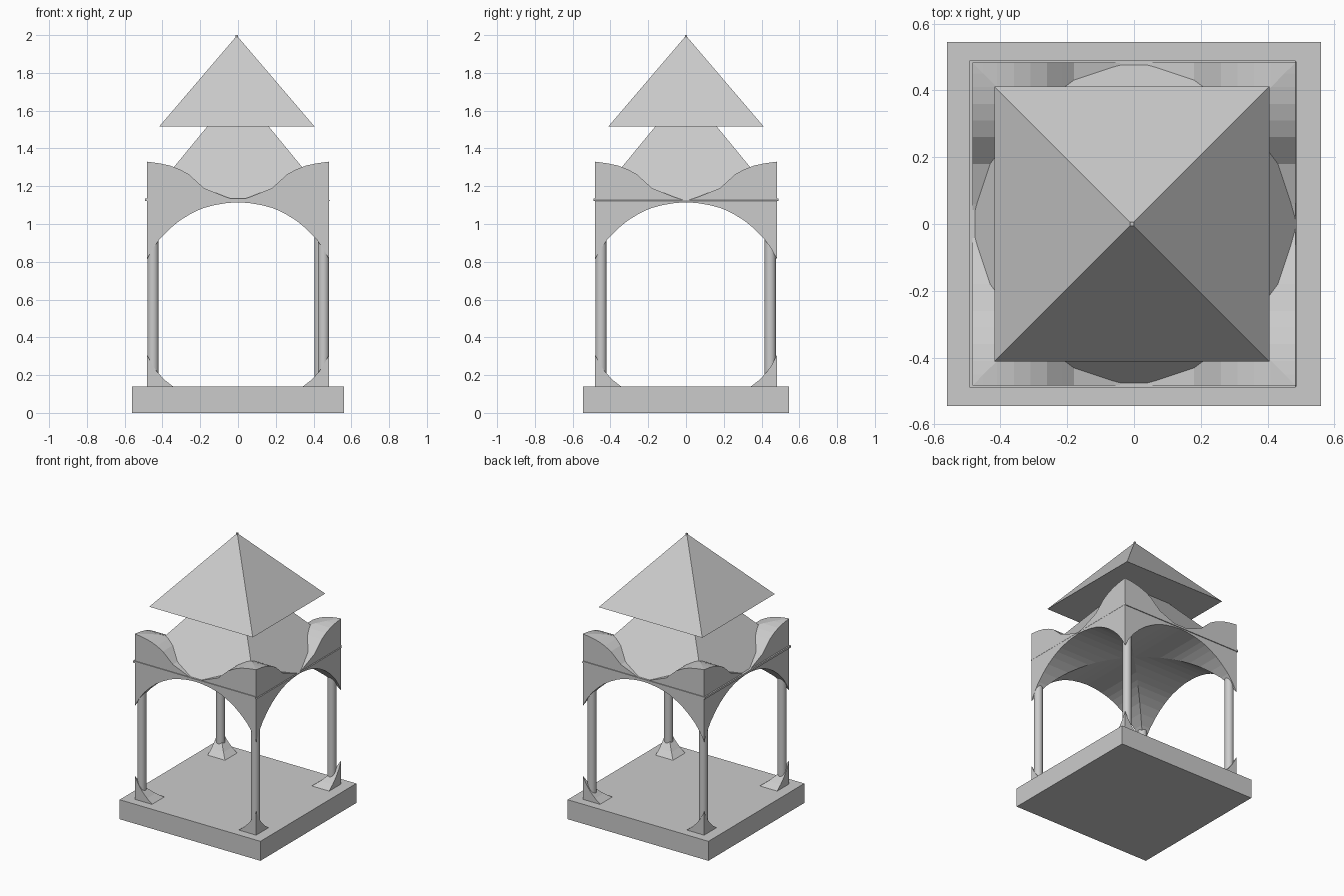
import bpy, bmesh, math

if "Cube" in bpy.data.objects:
    bpy.data.objects.remove(bpy.data.objects["Cube"])

R = 0.483  # half width of the pavilion body


def finish(name, bm):
    bmesh.ops.remove_doubles(bm, verts=bm.verts, dist=1e-5)
    bmesh.ops.recalc_face_normals(bm, faces=bm.faces)
    me = bpy.data.meshes.new(name)
    bm.to_mesh(me)
    bm.free()
    ob = bpy.data.objects.new(name, me)
    bpy.context.collection.objects.link(ob)
    return ob


def box(name, x0, x1, y0, y1, z0, z1):
    bm = bmesh.new()
    bmesh.ops.create_cube(bm, size=1)
    for v in bm.verts:
        v.co = ((x0 + x1) / 2 + v.co.x * (x1 - x0),
                (y0 + y1) / 2 + v.co.y * (y1 - y0),
                (z0 + z1) / 2 + v.co.z * (z1 - z0))
    return finish(name, bm)


def pyramid(name, half, z0, z1, tip, cx=0, cap=True):
    bm = bmesh.new()

    def ring(r, z):
        return [bm.verts.new((cx + sx * r, sy * r, z))
                for sx, sy in ((-1, -1), (1, -1), (1, 1), (-1, 1))]
    a, b = ring(half, z0), ring(tip, z1)
    for i in range(4):
        j = (i + 1) % 4
        bm.faces.new((a[i], a[j], b[j], b[i]))
    bm.faces.new(b)
    if cap:
        bm.faces.new(a[::-1])
    return finish(name, bm)


def mitred_corners(name, profile):
    """Profile rows are (distance from centre line, low z, high z),
    swept along both walls and mitred on the diagonal, at all four corners."""
    bm = bmesh.new()

    def face(points):
        unique = []
        for p in points:
            if p not in unique:
                unique.append(p)
        if len(unique) > 2:
            bm.faces.new([bm.verts.new(p) for p in unique])

    for sx in (-1, 1):
        for sy in (-1, 1):
            for swap in (False, True):
                def pt(t, w, z):
                    return (sx * w, sy * t, z) if swap else (sx * t, sy * w, z)
                for (t0, l0, h0), (t1, l1, h1) in zip(profile, profile[1:]):
                    for z0, z1 in ((l0, l1), (h0, h1)):
                        face([pt(t0, t0, z0), pt(t1, t1, z1),
                              pt(t1, R, z1), pt(t0, R, z0)])
                    face([pt(t0, R, l0), pt(t1, R, l1),
                          pt(t1, R, h1), pt(t0, R, h0)])
    return finish(name, bm)


# Base slab
box("base_slab", -0.56, 0.56, -0.545, 0.545, 0, 0.14)

# Flared column feet
mitred_corners("column_feet", [(0.345, 0.14, 0.141), (0.385, 0.14, 0.172),
                               (0.425, 0.14, 0.213), (0.455, 0.14, 0.255),
                               (R, 0.14, 0.31)])

# Groin vault below, upturned eaves above
mitred_corners("vaulted_canopy", [
    (0, 1.115, 1.122), (0.06, 1.111, 1.142), (0.125, 1.1, 1.168),
    (0.18, 1.085, 1.19), (0.215, 1.071, 1.222), (0.26, 1.048, 1.263),
    (0.31, 1.017, 1.29), (0.36, 0.976, 1.309), (0.41, 0.926, 1.32),
    (0.45, 0.872, 1.326), (R, 0.81, 1.33)])

# Round columns
for name, x, y in (("front_left", -0.45, -0.45), ("front_right", 0.453, -0.45),
                   ("back_left", -0.45, 0.446), ("back_right", 0.435, 0.446)):
    bpy.ops.mesh.primitive_cylinder_add(vertices=16, radius=0.03, depth=0.86,
                                        location=(x, y, 0.57))
    bpy.context.object.name = name + "_column"
    bpy.ops.object.shade_smooth_by_angle(angle=math.radians(40))

# Thin mouldings on front, back and left
for sy, side in ((-1, "front"), (1, "back")):
    y = sorted((sy * 0.475, sy * 0.489))
    box(side + "_moulding", -0.493, R, y[0], y[1], 1.122, 1.136)
box("left_moulding", -0.493, -0.475, -0.489, 0.489, 1.122, 1.136)

# Two-tier roof with a tiny finial
pyramid("lower_roof", 0.487, 1.122, 1.71, 0.003, cap=False)
pyramid("upper_roof", 0.412, 1.515, 1.99, 0.006, cx=-0.006)
box("finial", -0.012, 0, -0.006, 0.006, 1.985, 2.0)
